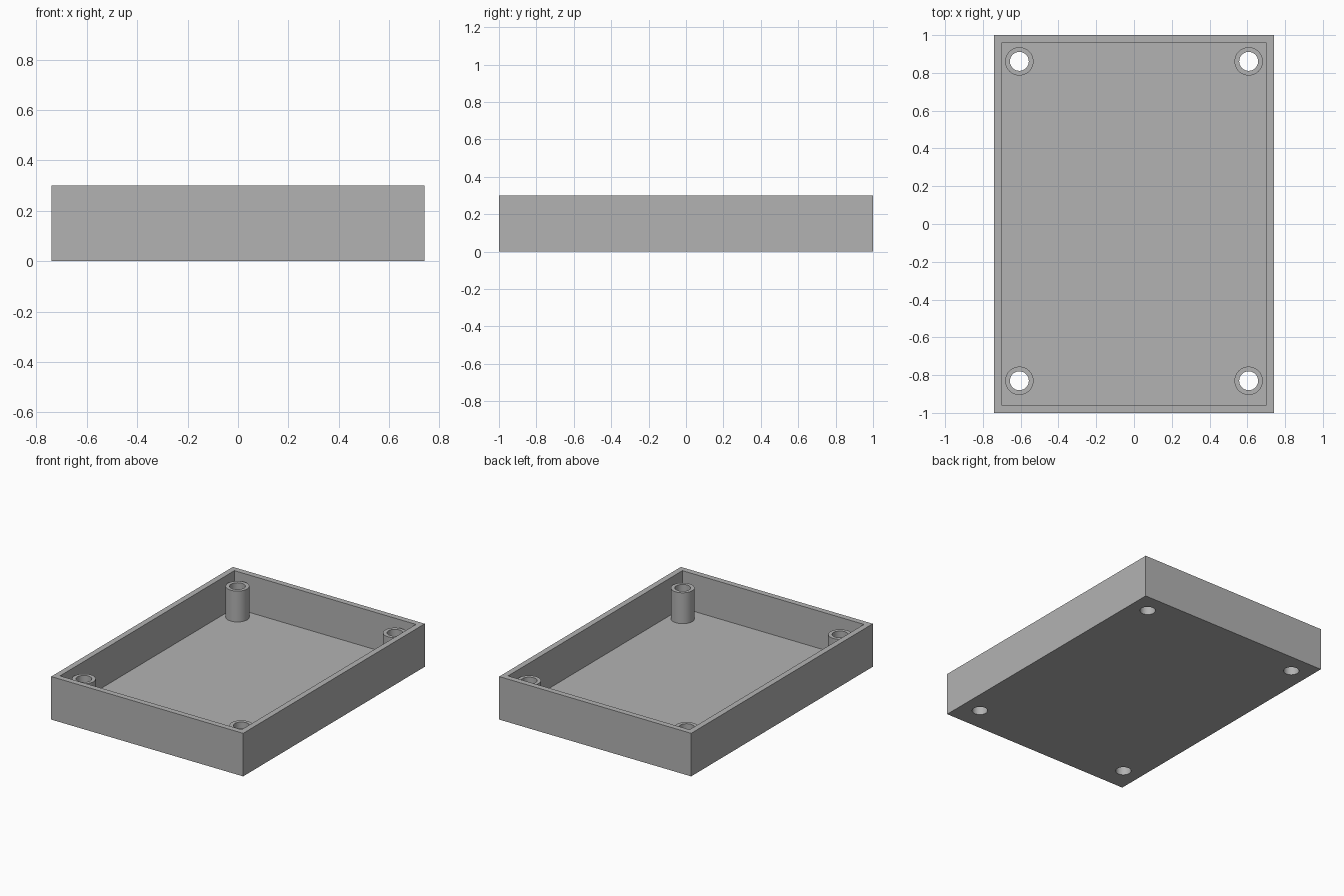
import bpy
import math

default = bpy.data.objects.get("Cube")
if default:
    bpy.data.objects.remove(default)

WIDTH, LENGTH, HEIGHT = 1.48, 2.0, 0.30
WALL, FLOOR = 0.04, 0.04
POST_X, POST_BACK, POST_FRONT = 0.607, 0.861, -0.83
POST_R, HOLE_R, POST_TOP = 0.075, 0.05, 0.255
SIDES = 48

grey = bpy.data.materials.new("plain grey")
grey.use_nodes = True
colour = (0.45, 0.45, 0.45, 1)
grey.diffuse_color = colour
grey.node_tree.nodes["Principled BSDF"].inputs["Base Color"].default_value = colour


def box(name, width, length, bottom, top):
    bpy.ops.mesh.primitive_cube_add(size=1, location=(0, 0, (bottom + top) / 2))
    obj = bpy.context.object
    obj.name = name
    obj.scale = (width, length, top - bottom)
    bpy.ops.object.transform_apply(location=True, rotation=False, scale=True)
    return obj


def cylinder(name, radius, x, y, bottom, top):
    bpy.ops.mesh.primitive_cylinder_add(vertices=SIDES, radius=radius, depth=top - bottom,
                                        location=(x, y, (bottom + top) / 2))
    obj = bpy.context.object
    obj.name = name
    return obj


def cut(target, cutter):
    """Subtract the cutter from the target, then discard the cutter."""
    mod = target.modifiers.new("cut", 'BOOLEAN')
    mod.operation = 'DIFFERENCE'
    mod.solver = 'EXACT'
    mod.object = cutter
    bpy.context.view_layer.objects.active = target
    bpy.ops.object.modifier_apply(modifier=mod.name)
    bpy.data.objects.remove(cutter)


def finish(obj):
    obj.data.materials.clear()
    obj.data.materials.append(grey)
    bpy.ops.object.select_all(action='DESELECT')
    obj.select_set(True)
    bpy.context.view_layer.objects.active = obj
    bpy.ops.object.shade_smooth_by_angle(angle=math.radians(30))


# Open tray
tray = box("tray", WIDTH, LENGTH, 0, HEIGHT)
cut(tray, box("cavity", WIDTH - 2 * WALL, LENGTH - 2 * WALL, FLOOR, HEIGHT + 0.1))

# Hollow screw posts, with each hole continuing through the floor
for side, x in (("right", POST_X), ("left", -POST_X)):
    for end, y in (("back", POST_BACK), ("front", POST_FRONT)):
        side_name = "left" if x > 0 else "right"
        post = cylinder(f"{end}_{side_name}_post", POST_R, x, y, FLOOR, POST_TOP)
        for part in (post, tray):
            cut(part, cylinder("drill", HOLE_R, x, y, -0.1, HEIGHT + 0.1))
        finish(post)

finish(tray)
